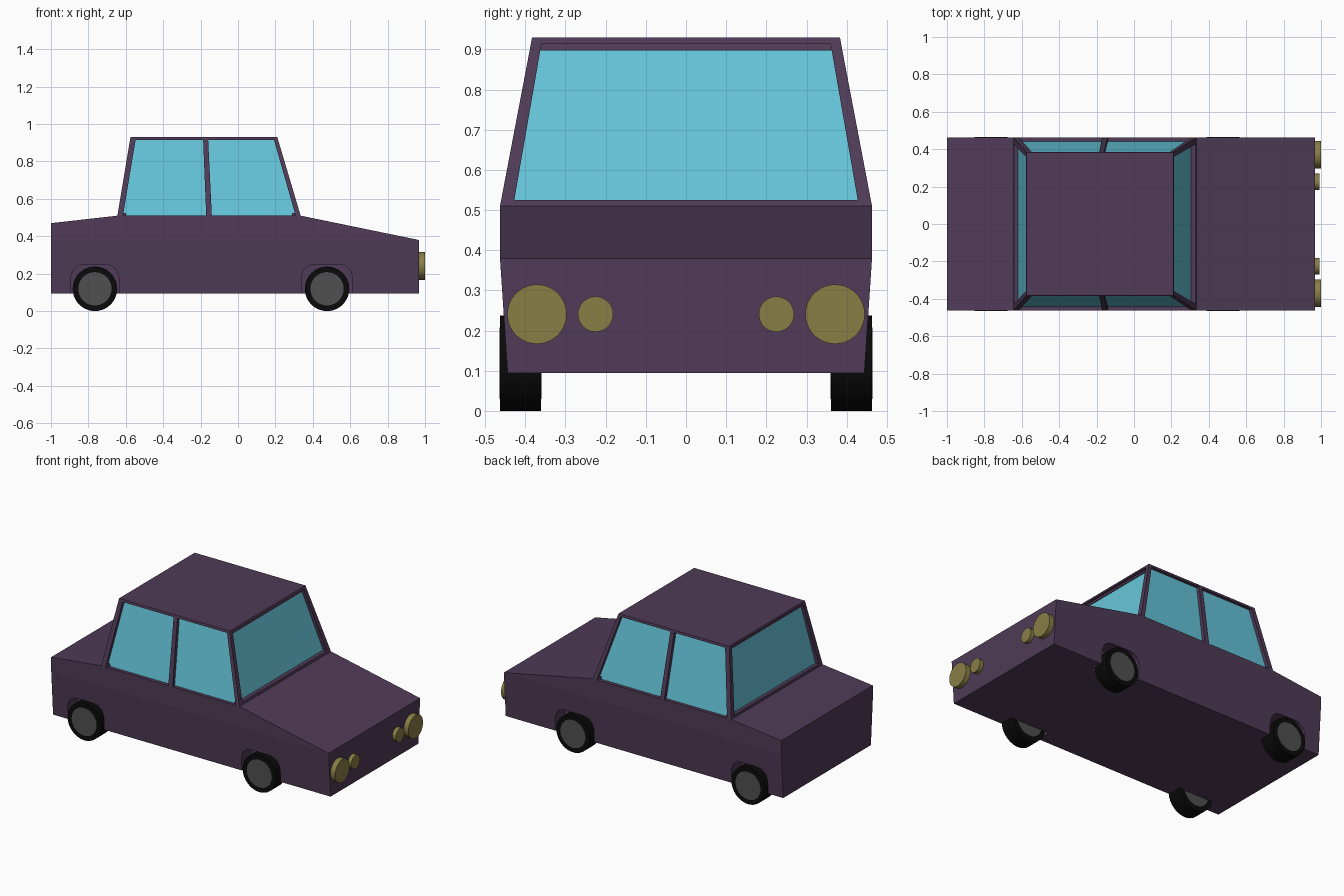
import bpy, bmesh, math

if "Cube" in bpy.data.objects:
    bpy.data.objects.remove(bpy.data.objects["Cube"])


def material(name, rgb):
    m = bpy.data.materials.new(name)
    m.diffuse_color = (*rgb, 1)
    m.use_nodes = True
    m.node_tree.nodes["Principled BSDF"].inputs["Base Color"].default_value = m.diffuse_color
    return m


PAINT = material("paint", (0.080, 0.044, 0.095))
GLASS = material("glass", (0.13, 0.56, 0.70))
RUBBER = material("rubber", (0.003, 0.003, 0.003))
METAL = material("hub_grey", (0.08, 0.08, 0.08))
LAMP = material("lamp_yellow", (0.25, 0.21, 0.06))


def make(name, verts, faces, mat=None):
    bm = bmesh.new()
    vs = [bm.verts.new(v) for v in verts]
    for f in faces:
        bm.faces.new([vs[i] for i in f])
    bmesh.ops.recalc_face_normals(bm, faces=bm.faces)
    me = bpy.data.meshes.new(name)
    bm.to_mesh(me)
    bm.free()
    if mat:
        me.materials.append(mat)
    ob = bpy.data.objects.new(name, me)
    bpy.context.collection.objects.link(ob)
    return ob


def loft(name, bottom, top, mat):
    """Six-sided block between two level rectangles (x0, x1, y0, y1, z)."""
    verts = []
    for x0, x1, y0, y1, z in (bottom, top):
        verts += [(x0, y0, z), (x1, y0, z), (x1, y1, z), (x0, y1, z)]
    sides = [(i, (i + 1) % 4, (i + 1) % 4 + 4, i + 4) for i in range(4)]
    return make(name, verts, [(0, 1, 2, 3), (4, 5, 6, 7)] + sides, mat)


def prism(name, profile, y0, y1):
    n = len(profile)
    verts = [(x, y, z) for y in (y0, y1) for x, z in profile]
    sides = [(i, (i + 1) % n, (i + 1) % n + n, i + n) for i in range(n)]
    return make(name, verts, [tuple(range(n)), tuple(range(n, 2 * n))] + sides)


def cylinder(name, loc, r, depth, rot, mat):
    bpy.ops.mesh.primitive_cylinder_add(vertices=40, radius=r, depth=depth,
                                        location=loc, rotation=rot)
    ob = bpy.context.object
    ob.name = name
    ob.data.materials.append(mat)
    bpy.ops.object.shade_smooth_by_angle(angle=math.radians(35))
    return ob


# Lower body: side profile (x, z, half width), tucked in at the bottom
W = 0.463
prof = [(-1, 0.095, 0.444), (0.967, 0.095, 0.444), (0.967, 0.38, W),
        (0.335, 0.51, W), (-0.645, 0.51, W), (-1, 0.47, W), (-1, 0.38, W)]
n = len(prof)
verts = [(x, s * w, z) for s in (-1, 1) for x, z, w in prof]
faces = [(i, (i + 1) % n, (i + 1) % n + n, i + n) for i in range(n)]
for o in (0, n):
    faces += [(o, o + 1, o + 2, o + 6), (o + 2, o + 3, o + 4, o + 5, o + 6)]
body = make("body", verts, faces, PAINT)

# Wheels and the wheel wells cut around them
for label, cx, hw in (("rear", -0.765, 0.128), ("front", 0.476, 0.137)):
    half = [(hw, 0.0), (hw, 0.18), (hw - 0.012, 0.22), (hw - 0.04, 0.243), (hw - 0.07, 0.25)]
    arch = [(cx + x, z) for x, z in half] + [(cx - x, z) for x, z in reversed(half)]
    for side, s in (("right", -1), ("left", 1)):
        cut = prism(f"{label}_{side}_well_cutter", arch, s * 0.355, s * 0.6)
        cut.hide_render = True
        cut.hide_set(True)
        mod = body.modifiers.new("wheel_well", 'BOOLEAN')
        mod.operation = 'DIFFERENCE'
        mod.solver = 'EXACT'
        mod.object = cut
        rot = (math.pi / 2, 0, 0)
        cylinder(f"{label}_{side}_tyre", (cx, s * 0.412, 0.119), 0.119, 0.102, rot, RUBBER)
        cylinder(f"{label}_{side}_hub", (cx, s * 0.412, 0.119), 0.089, 0.105, rot, METAL)
# Apply the cuts, then remove the cutters
bpy.context.view_layer.update()
cut_mesh = bpy.data.meshes.new_from_object(body.evaluated_get(bpy.context.evaluated_depsgraph_get()))
cutters = [m.object for m in body.modifiers]
body.modifiers.clear()
body.data = cut_mesh
for c in cutters:
    bpy.data.objects.remove(c)

# Cabin glass and roof
loft("cabin_glass", (-0.622, 0.31, -0.442, 0.442, 0.505),
     (-0.558, 0.193, -0.365, 0.365, 0.918), GLASS)
loft("roof", (-0.5775, 0.2145, -0.386, 0.386, 0.915),
     (-0.575, 0.21, -0.383, 0.383, 0.93), PAINT)

# Window pillars: (x range at the sill, x range at the roof)
pillars = {"rear": ((-0.645, -0.615), (-0.575, -0.545)),
           "middle": ((-0.17, -0.14), (-0.187, -0.16)),
           "front": ((0.308, 0.335), (0.188, 0.21))}
for label, (b, t) in pillars.items():
    for side, s in (("right", -1), ("left", 1)):
        loft(f"{label}_{side}_pillar", (*b, s * 0.43, s * W, 0.51),
             (*t, s * 0.357, s * 0.383, 0.93), PAINT)

# Windscreen and rear window sills and headers
loft("front_sill", (0.29, 0.335, -0.45, 0.45, 0.508), (0.29, 0.3305, -0.448, 0.448, 0.525), PAINT)
loft("rear_sill", (-0.645, -0.6, -0.45, 0.45, 0.508), (-0.6425, -0.6, -0.448, 0.448, 0.525), PAINT)
loft("front_header", (0.15, 0.204, -0.363, 0.363, 0.897), (0.15, 0.198, -0.36, 0.36, 0.918), PAINT)
loft("rear_header", (-0.566, -0.5, -0.363, 0.363, 0.897), (-0.563, -0.5, -0.36, 0.36, 0.918), PAINT)

# Headlights: one large and one small on each side
for side, s in (("right", -1), ("left", 1)):
    rot = (0, math.pi / 2, 0)
    cylinder(f"{side}_headlight", (0.975, s * 0.371, 0.241), 0.074, 0.05, rot, LAMP)
    cylinder(f"{side}_small_light", (0.967, s * 0.225, 0.241), 0.044, 0.05, rot, LAMP)
